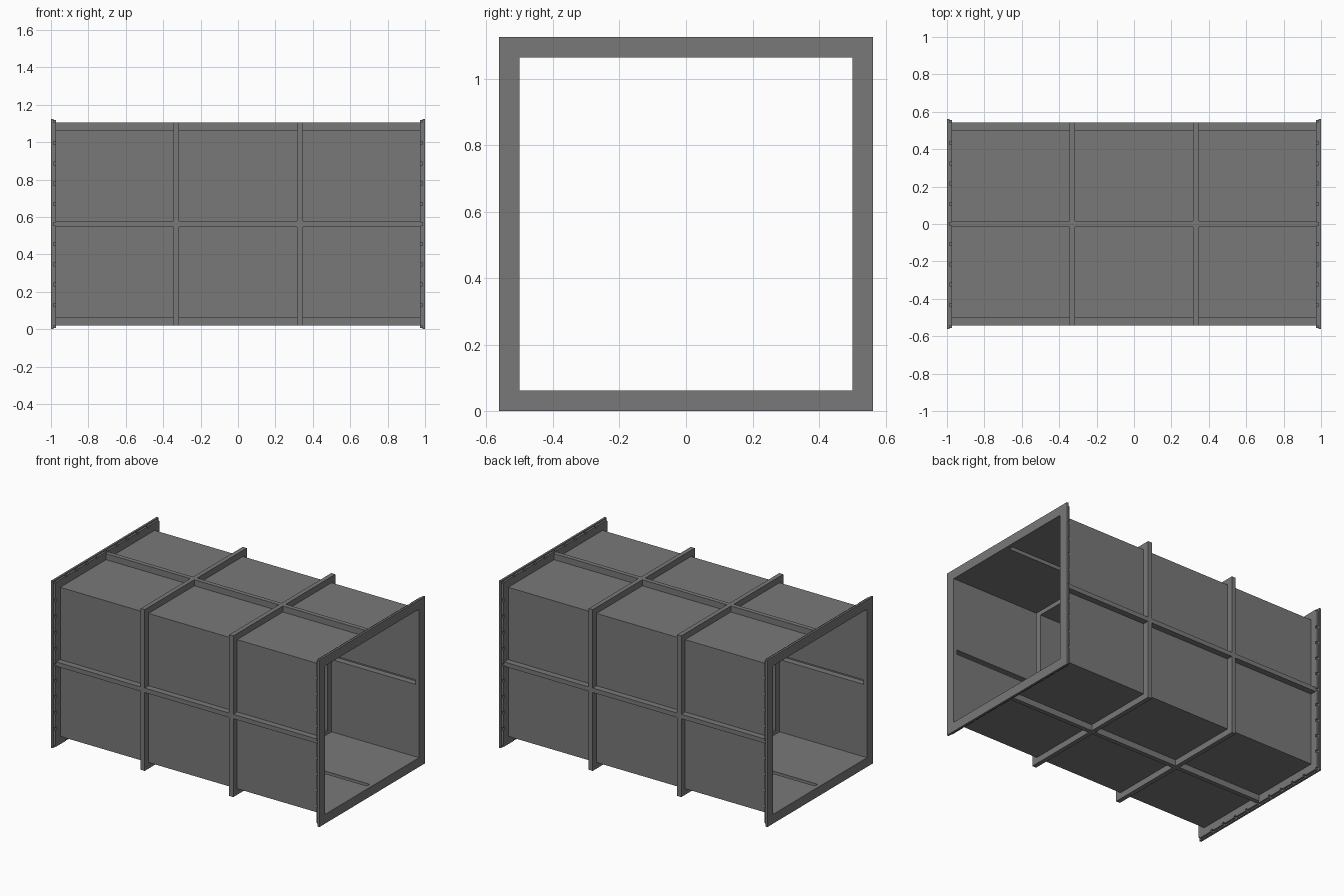
import bpy, bmesh
from mathutils import Vector

cube = bpy.data.objects.get("Cube")
if cube:
    bpy.data.objects.remove(cube)

MID = 0.5625      # centre height, also half the flange width
WALL = 0.502      # half width of the duct wall
RIB = 0.543       # half width over the ribs
RW = 0.015        # half width of a rib
RING_X = 0.33     # position of the ring ribs
LIP_X, PLATE_X = 0.973, 0.986

steel = bpy.data.materials.new("dark_grey_steel")
steel.use_nodes = True
colour = (0.19, 0.19, 0.19, 1)
steel.diffuse_color = colour
steel.node_tree.nodes["Principled BSDF"].inputs["Base Color"].default_value = colour


def finish(name, bm):
    mesh = bpy.data.meshes.new(name)
    bm.to_mesh(mesh)
    bm.free()
    mesh.materials.append(steel)
    obj = bpy.data.objects.new(name, mesh)
    obj.location.z = MID
    bpy.context.collection.objects.link(obj)
    return obj


def add_box(bm, lo, hi):
    lo, hi = Vector(lo), Vector(hi)
    verts = bmesh.ops.create_cube(bm, size=1)["verts"]
    for v in verts:
        v.co = (lo + hi) / 2 + Vector(a * b for a, b in zip(v.co, hi - lo))


# Pressed sheet duct: a thin skin around a stepped block, hollow ribs, open ends
xs = [-PLATE_X, -RING_X - RW, -RING_X + RW, RING_X - RW, RING_X + RW, PLATE_X]
side = [-RIB, -WALL, -RW, RW, WALL, RIB]
cuts = (xs, side, side)


def filled(cell):
    i, j, k = cell
    if not all(0 <= c < 5 for c in cell):
        return False
    ring = i in (1, 3)
    inside_y, inside_z = 0 < j < 4, 0 < k < 4
    lengthwise = (j == 2) or (k == 2)
    return ring or (inside_y and inside_z) or lengthwise


bm = bmesh.new()
for i in range(5):
    for j in range(5):
        for k in range(5):
            cell = (i, j, k)
            if not filled(cell):
                continue
            for axis in range(3):
                for step in (0, 1):
                    near = list(cell)
                    near[axis] += 2 * step - 1
                    end = axis == 0 and not 0 <= near[0] < 5
                    if end or filled(near):
                        continue
                    u, w = (axis + 1) % 3, (axis + 2) % 3
                    loop = []
                    for du, dw in ((0, 0), (1, 0), (1, 1), (0, 1)):
                        p = list(cell)
                        p[axis] += step
                        p[u] += du
                        p[w] += dw
                        loop.append(bm.verts.new([cuts[a][p[a]] for a in range(3)]))
                    if not step:
                        loop.reverse()
                    bm.faces.new(loop)
bmesh.ops.remove_doubles(bm, verts=bm.verts, dist=0.0001)
bmesh.ops.dissolve_limit(bm, angle_limit=0.01, verts=bm.verts, edges=bm.edges)
finish("duct_skin", bm)


# End flanges: square frame plate plus a notched lip behind it
def add_frame(bm, x0, x1, inner, outer):
    for s in (-1, 1):
        a, b = sorted((s * inner, s * outer))
        add_box(bm, (x0, -outer, a), (x1, outer, b))
        add_box(bm, (x0, a, -inner), (x1, b, inner))


NOTCHES = 9
PITCH = 0.108
for sign, label in ((1, "left"), (-1, "right")):
    bm = bmesh.new()
    x0, x1 = sorted((sign * PLATE_X, sign))
    add_frame(bm, x0, x1, 0.5, MID)
    finish(label + "_flange_plate", bm)

    bm = bmesh.new()
    x0, x1 = sorted((sign * LIP_X, sign * PLATE_X))
    add_frame(bm, x0, x1, 0.5, RIB)
    # Lip segments separated by narrow notches
    stops = [-0.553] + [(n - NOTCHES // 2) * PITCH for n in range(NOTCHES)] + [0.553]
    for lo, hi in zip(stops, stops[1:]):
        lo, hi = lo + 0.008, hi - 0.008
        for s in (-1, 1):
            a, b = sorted((s * RIB, s * 0.555))
            add_box(bm, (x0, lo, a), (x1, hi, b))
            add_box(bm, (x0, a, lo), (x1, b, hi))
    finish(label + "_flange_lip", bm)
